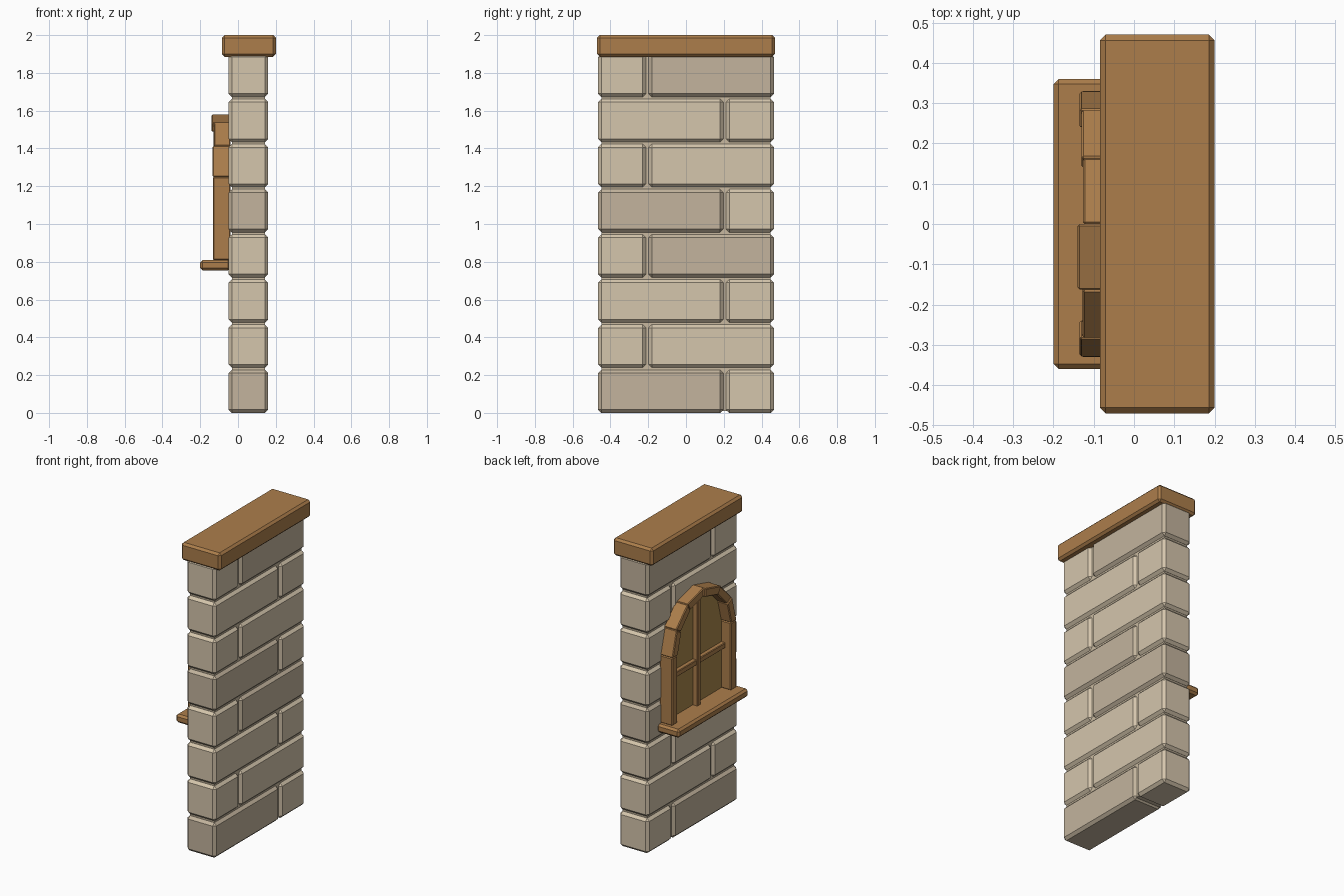
import bpy, bmesh
from math import sin, cos, radians

if "Cube" in bpy.data.objects:
    bpy.data.objects.remove(bpy.data.objects["Cube"])


def material(name, rgb):
    m = bpy.data.materials.new(name)
    m.diffuse_color = (*[c ** 2.2 for c in rgb], 1)
    m.use_nodes = True
    m.node_tree.nodes["Principled BSDF"].inputs["Base Color"].default_value = m.diffuse_color
    return m


STONE = material("light stone", (0.83, 0.77, 0.67))
STONE_DARK = material("dark stone", (0.76, 0.70, 0.61))
MORTAR = material("mortar", (0.78, 0.72, 0.62))
WOOD = material("wood", (0.67, 0.49, 0.30))
GLASS = material("amber glass", (0.66, 0.53, 0.30))


def prism(name, outline, x0, x1, mat, chamfer=0.0):
    """Extrude a (y, z) outline between two x values, with chamfered edges."""
    bm = bmesh.new()
    face = bm.faces.new([bm.verts.new((x0, y, z)) for y, z in outline])
    ext = bmesh.ops.extrude_face_region(bm, geom=[face])
    verts = [g for g in ext["geom"] if isinstance(g, bmesh.types.BMVert)]
    bmesh.ops.translate(bm, verts=verts, vec=(x1 - x0, 0, 0))
    bmesh.ops.recalc_face_normals(bm, faces=bm.faces[:])
    if chamfer:
        bmesh.ops.bevel(bm, geom=bm.edges[:], offset=chamfer, segments=1,
                        profile=0.5, affect='EDGES')
    me = bpy.data.meshes.new(name)
    bm.to_mesh(me)
    bm.free()
    me.materials.append(mat)
    ob = bpy.data.objects.new(name, me)
    bpy.context.collection.objects.link(ob)
    return ob


def box(name, x, y, z, mat, chamfer=0.0):
    outline = [(y[0], z[0]), (y[1], z[0]), (y[1], z[1]), (y[0], z[1])]
    return prism(name, outline, x[0], x[1], mat, chamfer)


# Mortar core and eight alternating courses of full-depth bricks
box("mortar_core", (-0.033, 0.143), (-0.447, 0.447), (0.01, 1.9), MORTAR)
for row in range(8):
    z = (row * 0.239, row * 0.239 + 0.228)
    side = 1 if row % 2 == 0 else -1
    long_y = sorted((-0.465 * side, 0.198 * side))
    short_y = sorted((0.212 * side, 0.465 * side))
    dark = STONE_DARK if row in (0, 3, 4, 7) else STONE
    box(f"long_brick_{row}", (-0.05, 0.16), long_y, z, dark, 0.017)
    box(f"short_brick_{row}", (-0.05, 0.16), short_y, z, STONE, 0.017)

# Wooden cap
box("top_cap", (-0.085, 0.2), (-0.47, 0.47), (1.885, 2.0), WOOD, 0.014)

# Window sill and side posts
R_OUT, R_IN, SPRING = 0.33, 0.275, 1.25
box("window_sill", (-0.2, -0.04), (-0.36, 0.36), (0.755, 0.81), WOOD, 0.013)
for s, label in ((1, "left"), (-1, "right")):
    box(f"{label}_post", (-0.132, -0.04), sorted((s * R_IN, s * R_OUT)),
        (0.808, SPRING), WOOD, 0.006)


def arc(r, deg):
    return r * cos(radians(deg)), SPRING + r * sin(radians(deg))


# Arch of six slightly uneven blocks
for i, front in enumerate((-0.135, -0.13, -0.127, -0.14, -0.128, -0.135)):
    a, b = i * 30, i * 30 + 30
    prism(f"arch_block_{i}", [arc(R_OUT, a), arc(R_OUT, b), arc(R_IN, b), arc(R_IN, a)],
          front, -0.04, WOOD, 0.005)

# Glass pane and cross bars
pane = [(-0.29, 0.80), (0.29, 0.80)] + [arc(0.29, a) for a in range(0, 181, 30)]
prism("window_pane", pane, -0.062, -0.04, GLASS)
box("vertical_bar", (-0.095, -0.05), (-0.018, 0.018), (0.80, 1.54), WOOD, 0.004)
box("horizontal_bar", (-0.09, -0.05), (-0.285, 0.285), (1.075, 1.11), WOOD, 0.004)
